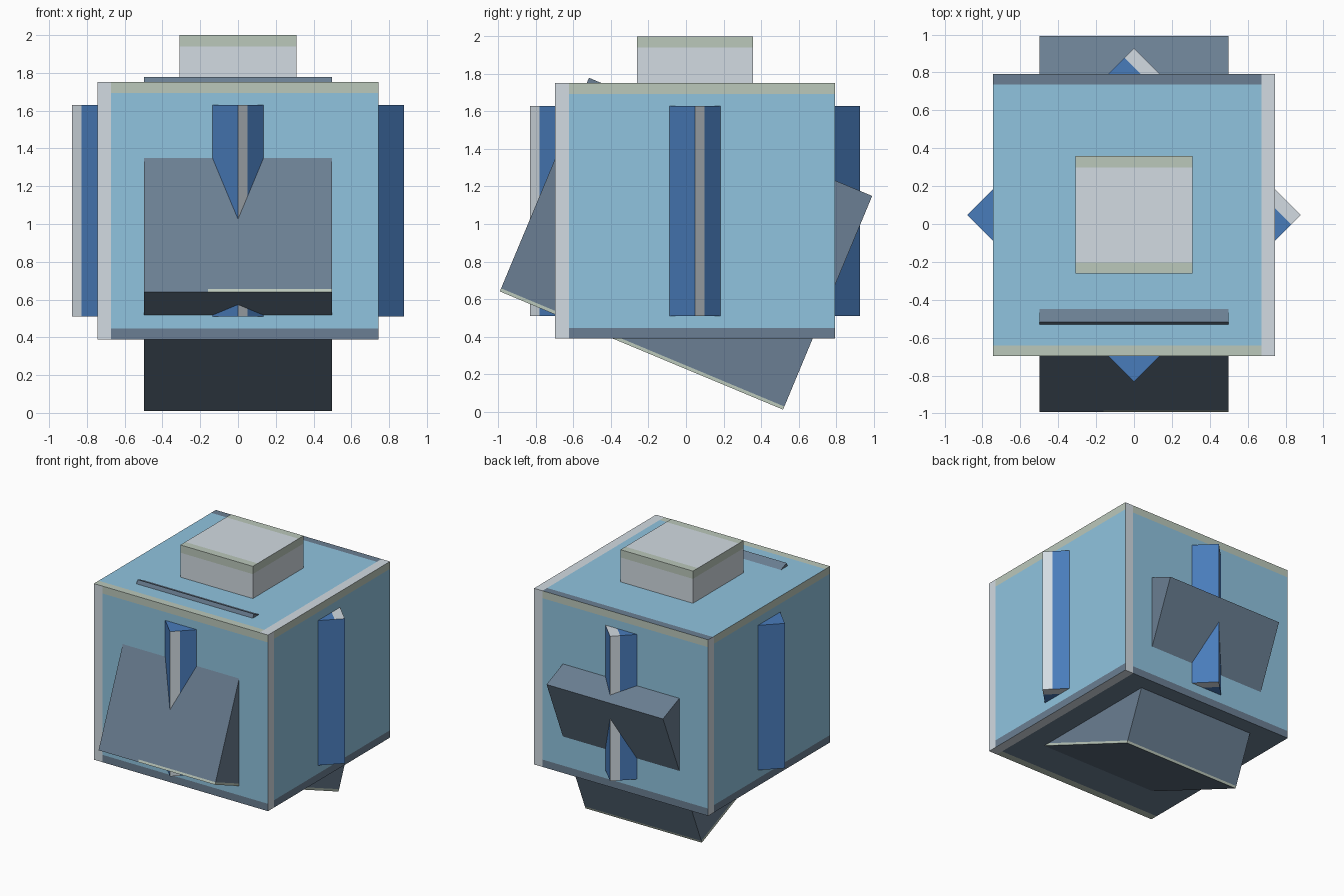
import bpy, bmesh, math
from mathutils import Matrix, Vector

if "Cube" in bpy.data.objects:
    bpy.data.objects.remove(bpy.data.objects["Cube"])


def material(name, rgb):
    m = bpy.data.materials.new(name)
    lin = [(c / 255 / 12.92) if c < 11 else ((c / 255 + 0.055) / 1.055) ** 2.4 for c in rgb]
    m.diffuse_color = (*lin, 1)
    m.use_nodes = True
    m.node_tree.nodes["Principled BSDF"].inputs["Base Color"].default_value = m.diffuse_color
    return m


SKY, GREY, BEIGE, SLATE, BLUE = range(5)
MATS = [material("sky_blue", (144, 196, 223)),
        material("pale_grey", (210, 219, 226)),
        material("sage_beige", (187, 200, 187)),
        material("slate", (107, 127, 147)),
        material("deep_blue", (73, 124, 187))]


def box(name, half, loc, rule, cuts=(), rot=(0, 0, 0)):
    """Box cut along local planes; rule(centre, normal) picks each face's colour."""
    bm = bmesh.new()
    bmesh.ops.create_cube(bm, size=2, matrix=Matrix.Diagonal((*half, 1)))
    for axis, value in cuts:
        no = Vector((0, 0, 0))
        no[axis] = 1
        bmesh.ops.bisect_plane(bm, geom=bm.verts[:] + bm.edges[:] + bm.faces[:],
                               dist=1e-5, plane_co=no * value, plane_no=no)
    bm.normal_update()
    for f in bm.faces:
        f.material_index = rule(f.calc_center_median(), f.normal)
    me = bpy.data.meshes.new(name)
    bm.to_mesh(me)
    bm.free()
    for m in MATS:
        me.materials.append(m)
    ob = bpy.data.objects.new(name, me)
    ob.location, ob.rotation_euler = loc, rot
    bpy.context.collection.objects.link(ob)
    return ob


def left_strip(c, n, limit):
    """True near the left edge of a side face, seen from outside."""
    return c.dot(Vector((0, 0, 1)).cross(n)) < -limit


MID_Y = 0.048
STRIP, TRIM = 0.072, 0.057

# Main cube with painted borders
B, BZ = 0.745, 0.681


def body_rule(c, n):
    if abs(n.z) > 0.5:
        if c.x > B - STRIP:
            return GREY
        if c.y < -B + TRIM:
            return BEIGE
        if n.z < 0 or c.y > B - TRIM:
            return SLATE
        return SKY
    if left_strip(c, n, B - STRIP):
        return GREY
    if c.z > BZ - TRIM:
        return BEIGE
    return SLATE if c.z < -BZ + TRIM else SKY


box("main_cube", (B, B, BZ), (0, MID_Y, 1.07), body_rule,
    [(a, s * (B - w)) for a in (0, 1) for s in (-1, 1) for w in (STRIP, TRIM)]
    + [(2, s * (BZ - TRIM)) for s in (-1, 1)])

# Diagonal block whose corners poke through the four sides
D = 0.88 / math.sqrt(2)


def diagonal_rule(c, n):
    if abs(n.z) > 0.5:
        return GREY if c.x > D - STRIP else BLUE
    return GREY if left_strip(c, n, D - STRIP) else BLUE


box("diagonal_block", (D, D, 0.56), (0, MID_Y, 1.07), diagonal_rule,
    [(a, s * (D - STRIP)) for a in (0, 1) for s in (-1, 1)],
    (0, 0, math.radians(45)))

# Slab tilted through the cube, with a thin pale line along its lower edge
TX, TY, TZ = 0.498, 0.818, 0.617


def slab_rule(c, n):
    on_line = c.z < -TZ + 0.018 and abs(n.z) < 0.5
    return BEIGE if on_line and (n.y > -0.5 or c.x > -0.16) else SLATE


box("tilted_slab", (TX, TY, TZ), (0, 0, 0.895), slab_rule,
    [(2, -TZ + 0.018), (0, -0.16)], (-math.atan2(0.63, 1.51), 0, 0))

# Cap on top
C, CZ = 0.31, 0.135


def cap_rule(c, n):
    if n.z > 0.5:
        return BEIGE if abs(c.y) > C - 0.06 else GREY
    return BEIGE if abs(n.z) < 0.5 and c.z > CZ - 0.06 else GREY


box("top_cap", (C, C, CZ), (0, MID_Y, 2 - CZ), cap_rule,
    [(1, -C + 0.06), (1, C - 0.06), (2, CZ - 0.06)])
